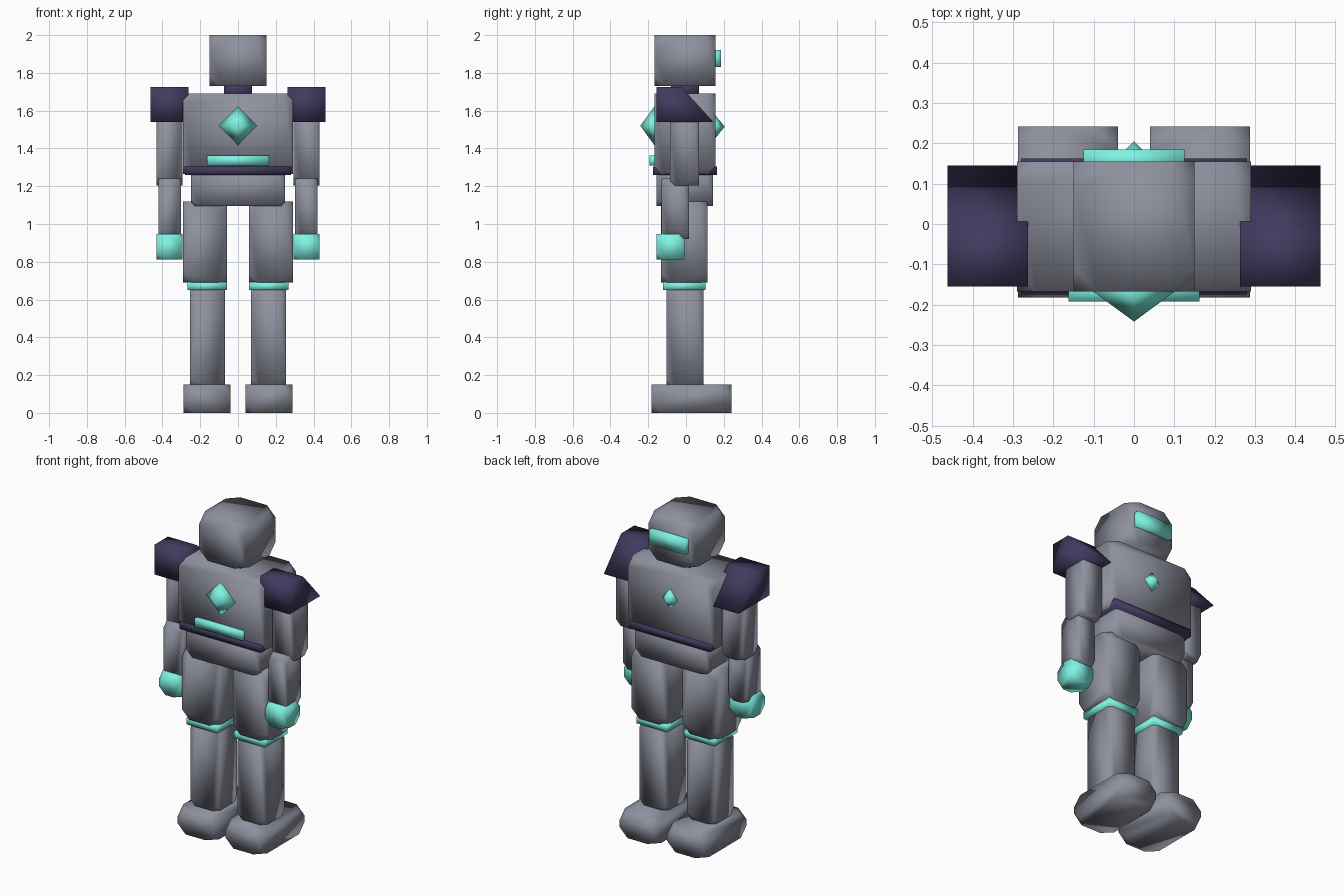
import bpy, bmesh
from mathutils import Vector

if "Cube" in bpy.data.objects:
    bpy.data.objects.remove(bpy.data.objects["Cube"])


def make_material(name, color):
    mat = bpy.data.materials.new(name)
    mat.diffuse_color = (*color, 1)
    mat.use_nodes = True
    mat.node_tree.nodes["Principled BSDF"].inputs["Base Color"].default_value = mat.diffuse_color
    return mat


GREY = make_material("slate_grey", (0.27, 0.28, 0.34))
CYAN = make_material("cyan_trim", (0.21, 0.90, 0.77))
PURPLE = make_material("dark_purple", (0.055, 0.042, 0.115))


def finish(bm, name, mat=GREY, mirrored=False):
    """Turn a bmesh into a smooth object, optionally mirrored across x = 0."""
    bmesh.ops.recalc_face_normals(bm, faces=bm.faces)
    for f in bm.faces:
        f.smooth = True
    mesh = bpy.data.meshes.new(name)
    bm.to_mesh(mesh)
    bm.free()
    mesh.materials.append(mat)
    obj = bpy.data.objects.new(name, mesh)
    bpy.context.collection.objects.link(obj)
    if mirrored:
        obj.modifiers.new("mirror", 'MIRROR').use_mirror_merge = False
    return obj


def block(name, x, y, z, cut=0.0, mat=GREY, mirrored=False):
    """Box between (min, max) ranges, with its eight corners cut off."""
    bm = bmesh.new()
    bmesh.ops.create_cube(bm, size=1)
    for v in bm.verts:
        v.co = Vector([r[0] + (c + 0.5) * (r[1] - r[0])
                       for c, r in zip(v.co, (x, y, z))])
    if cut:
        bmesh.ops.bevel(bm, geom=bm.verts[:], offset=cut, offset_type='OFFSET',
                        segments=1, profile=0.5, affect='VERTICES')
    return finish(bm, name, mat, mirrored)


def gem(name, center, radii):
    """Eight-sided diamond with its points on the axes."""
    bm = bmesh.new()
    for axis in range(3):
        for s in (-1, 1):
            p = Vector(center)
            p[axis] += s * radii[axis]
            bm.verts.new(p)
    bmesh.ops.convex_hull(bm, input=bm.verts[:])
    return finish(bm, name, CYAN)


# Head, visor and neck
block("head", (-.15, .15), (-.168, .155), (1.73, 2.0), .06)
block("visor", (-.125, .125), (.13, .185), (1.83, 1.92), mat=CYAN)
block("neck", (-.075, .075), (-.08, .07), (1.66, 1.76), mat=PURPLE)

# Torso, belt and waist
block("torso", (-.29, .29), (-.168, .155), (1.265, 1.692), .05)
block("belt", (-.28, .28), (-.175, .163), (1.26, 1.305), mat=PURPLE)
block("waist", (-.25, .25), (-.155, .142), (1.095, 1.29), .045)

# Chest gem, back gem and light bar
gem("large_gem", (0, -.165, 1.52), (.105, .077, .106))
gem("small_gem", (0, .152, 1.515), (.055, .053, .065))
block("light_bar", (-.163, .163), (-.192, -.15), (1.31, 1.363), mat=CYAN)

# Wedge shoulder pads, a side profile extruded along x
bm = bmesh.new()
profile = [(-.155, 1.54), (.145, 1.54), (-.025, 1.726), (-.155, 1.726)]
face = bm.faces.new([bm.verts.new((.263, y, z)) for y, z in profile])
new = bmesh.ops.extrude_face_region(bm, geom=[face])["geom"]
bm.faces.new([bm.verts[i] for i in range(4)]) if not face.is_valid else None
bmesh.ops.translate(bm, vec=(.2, 0, 0),
                    verts=[v for v in new if isinstance(v, bmesh.types.BMVert)])
finish(bm, "shoulder_pads", PURPLE, mirrored=True)

# Limbs: name, x range, y range, z range, corner cut, material
limbs = [
    ("upper_arms", (.295, .432), (-.085, .07), (1.205, 1.62), .035, GREY),
    ("forearms", (.302, .422), (-.13, .015), (.92, 1.242), .033, GREY),
    ("hands", (.293, .432), (-.155, -.008), (.812, .948), .042, CYAN),
    ("thighs", (.057, .292), (-.132, .115), (.69, 1.12), .052, GREY),
    ("knee_bands", (.058, .268), (-.122, .103), (.65, .693), 0, CYAN),
    ("shins", (.07, .254), (-.103, .092), (.14, .67), .042, GREY),
    ("feet", (.04, .288), (-.182, .242), (0, .15), .056, GREY),
]
for name, x, y, z, cut, mat in limbs:
    block(name, x, y, z, cut, mat, mirrored=True)
